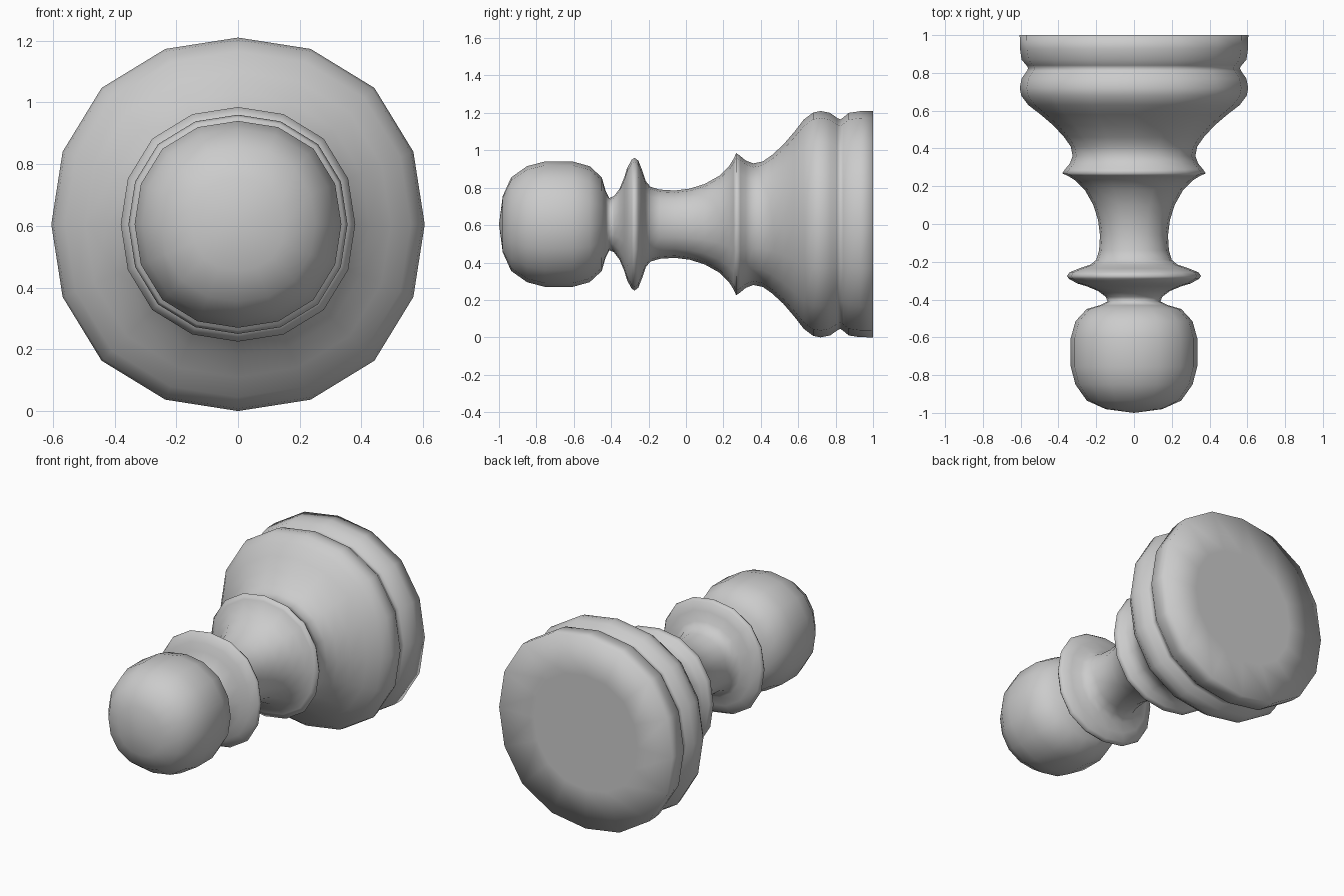
import bpy, bmesh, math

if "Cube" in bpy.data.objects:
    bpy.data.objects.remove(bpy.data.objects["Cube"])

SIDES = 16
CZ = 0.605  # height of the lying axis

# (y, radius) profile sections from head to base
head = [(-0.98, .15), (-.935, .25), (-.85, .31), (-.755, .335), (-.605, .335),
        (-.515, .31), (-.45, .25), (-.43, .18)]
collar = [(-.41, .14), (-.385, .15), (-.355, .19), (-.33, .25), (-.315, .30),
          (-.29, .345), (-.275, .355), (-.255, .34), (-.235, .29), (-.215, .23)]
stem = [(-.19, .20), (-.14, .185), (-.06, .18), (.02, .19), (.10, .215),
        (.18, .26), (.23, .31), (.255, .35), (.268, .38)]
base = [(.29, .365), (.32, .34), (.36, .325), (.41, .335), (.46, .37), (.52, .425),
        (.58, .495), (.63, .56), (.68, .597), (.72, .605), (.77, .595), (.81, .567),
        (.825, .56), (.84, .57), (.87, .595), (.93, .604), (1.0, .605), (1.0, .36)]
profile = head + collar + stem + base

# Shared grey material
mat = bpy.data.materials.new("light_grey")
mat.diffuse_color = (0.6, 0.6, 0.6, 1)
mat.use_nodes = True
mat.node_tree.nodes["Principled BSDF"].inputs["Base Color"].default_value = mat.diffuse_color

bm = bmesh.new()


def ring(y, r):
    verts = []
    for i in range(SIDES):
        a = 2 * math.pi * i / SIDES
        k = r * (1 + 0.033 * math.sin(2 * a) ** 2)  # slightly squared circle
        verts.append(bm.verts.new((k * math.cos(a), y, CZ + k * math.sin(a))))
    return verts


# Turned body: bridge the rings, close the head tip and the flat base
rings = [ring(y, r) for y, r in profile]
for a, b in zip(rings, rings[1:]):
    for i in range(SIDES):
        j = (i + 1) % SIDES
        bm.faces.new((a[i], a[j], b[j], b[i]))
tip = bm.verts.new((0, -1, CZ))
for i in range(SIDES):
    bm.faces.new((tip, rings[0][(i + 1) % SIDES], rings[0][i]))
bm.faces.new(rings[-1])
bmesh.ops.recalc_face_normals(bm, faces=bm.faces[:])
for f in bm.faces:
    f.smooth = True

mesh = bpy.data.meshes.new("turned_game_piece")
bm.to_mesh(mesh)
bm.free()
mesh.materials.append(mat)
obj = bpy.data.objects.new("turned_game_piece", mesh)
bpy.context.collection.objects.link(obj)
